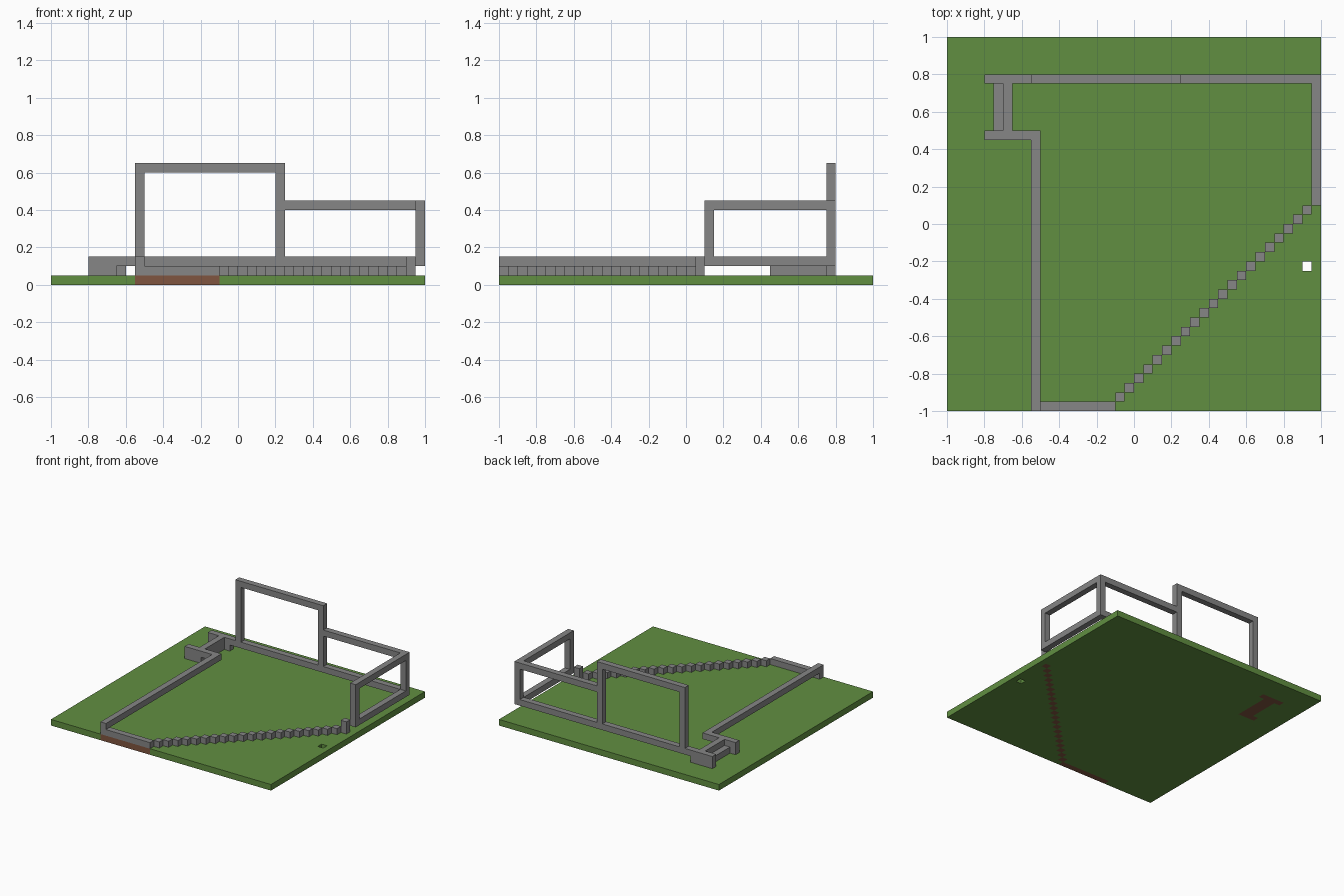
import bpy
import bmesh
from mathutils import Matrix, Vector

UNIT = 0.05      # one cell; all sizes below are in cells
HALF = 20
footprints = []  # ground areas covered by blocks

cube = bpy.data.objects.get("Cube")
if cube:
    bpy.data.objects.remove(cube)


def material(name, color):
    mat = bpy.data.materials.new(name)
    mat.use_nodes = True
    mat.diffuse_color = (*color, 1)
    for node in mat.node_tree.nodes:
        if node.type == 'BSDF_PRINCIPLED':
            node.inputs["Base Color"].default_value = (*color, 1)
    return mat


grass = material("grass_green", (0.12, 0.275, 0.053))
soil = material("soil_brown", (0.216, 0.091, 0.05))
stone = material("stone_grey", (0.24, 0.24, 0.24))


def finish(name, bm, mats):
    mesh = bpy.data.meshes.new(name)
    bm.to_mesh(mesh)
    bm.free()
    for mat in mats:
        mesh.materials.append(mat)
    obj = bpy.data.objects.new(name, mesh)
    bpy.context.collection.objects.link(obj)
    return obj


def blocks(name, *boxes):
    """One stone object from boxes given as (x range, y range, z range)."""
    bm = bmesh.new()
    for xs, ys, zs in boxes:
        low = Vector((xs[0], ys[0], zs[0])) * UNIT
        high = Vector((xs[1], ys[1], zs[1])) * UNIT
        place = Matrix.Translation((low + high) / 2) @ Matrix.Diagonal((*(high - low), 1))
        bmesh.ops.create_cube(bm, size=1, matrix=place)
        if zs[0] == 1:
            footprints.append((xs, ys))
    return finish(name, bm, [stone])


# Low walls around the plot
BACK = (15, 16)
EAST = (19, 20)
BASE = (2, 3)
blocks("front_wall", ((-10, -2), (-20, -19), (1, 2)))
blocks("corner_block", ((-11, -10), (-20, -19), (1, 3)))
blocks("left_wall", ((-11, -10), (-19, 10), BASE))
blocks("back_wall", ((-13, 20), BACK, BASE))
blocks("right_wall", (EAST, (2, 15), BASE))

# Diagonal wall stepping cell by cell, ending in a taller post
blocks("diagonal_wall", *[((i - 2, i - 1), (i - 19, i - 18), (1, 2)) for i in range(20)])
blocks("diagonal_end_post", ((18, 19), (1, 2), (1, 3)))

# Entrance steps with a side wall at each end
blocks("entrance_side_front", ((-16, -13), (9, 10), (1, 3)), ((-13, -11), (9, 10), BASE))
blocks("entrance_side_back", ((-16, -13), BACK, (1, 3)), ((-13, -12), BACK, (1, 2)))
blocks("entrance_step_low", ((-15, -14), (10, 15), (1, 2)))
blocks("entrance_step_high", ((-14, -13), (10, 15), (1, 3)))

# Tall back frame
for side, x in (("left", -11), ("right", 4)):
    blocks("tall_post_" + side, ((x, x + 1), BACK, (3, 13)))
blocks("tall_top_beam", ((-10, 4), BACK, (12, 13)))

# Low frames wrapping the back corner
blocks("corner_post", (EAST, BACK, (3, 9)))
blocks("right_front_post", (EAST, (2, 3), (3, 9)))
blocks("back_top_beam", ((5, 19), BACK, (8, 9)))
blocks("right_top_beam", (EAST, (3, 15), (8, 9)))

# Ground slab with a small square hole; soil wherever a block stands on it
bm = bmesh.new()
bmesh.ops.create_grid(bm, x_segments=2 * HALF, y_segments=2 * HALF, size=HALF * UNIT)
hole = []
for face in bm.faces:
    x, y, _ = face.calc_center_median() / UNIT
    if 18 < x < 19 and -5 < y < -4:
        hole.append(face)
    face.material_index = int(any(a < x < b and c < y < d for (a, b), (c, d) in footprints))
bmesh.ops.delete(bm, geom=hole, context='FACES')
ground = finish("ground", bm, [grass, soil])
slab = ground.modifiers.new("thickness", 'SOLIDIFY')
slab.thickness = UNIT
slab.offset = 1
